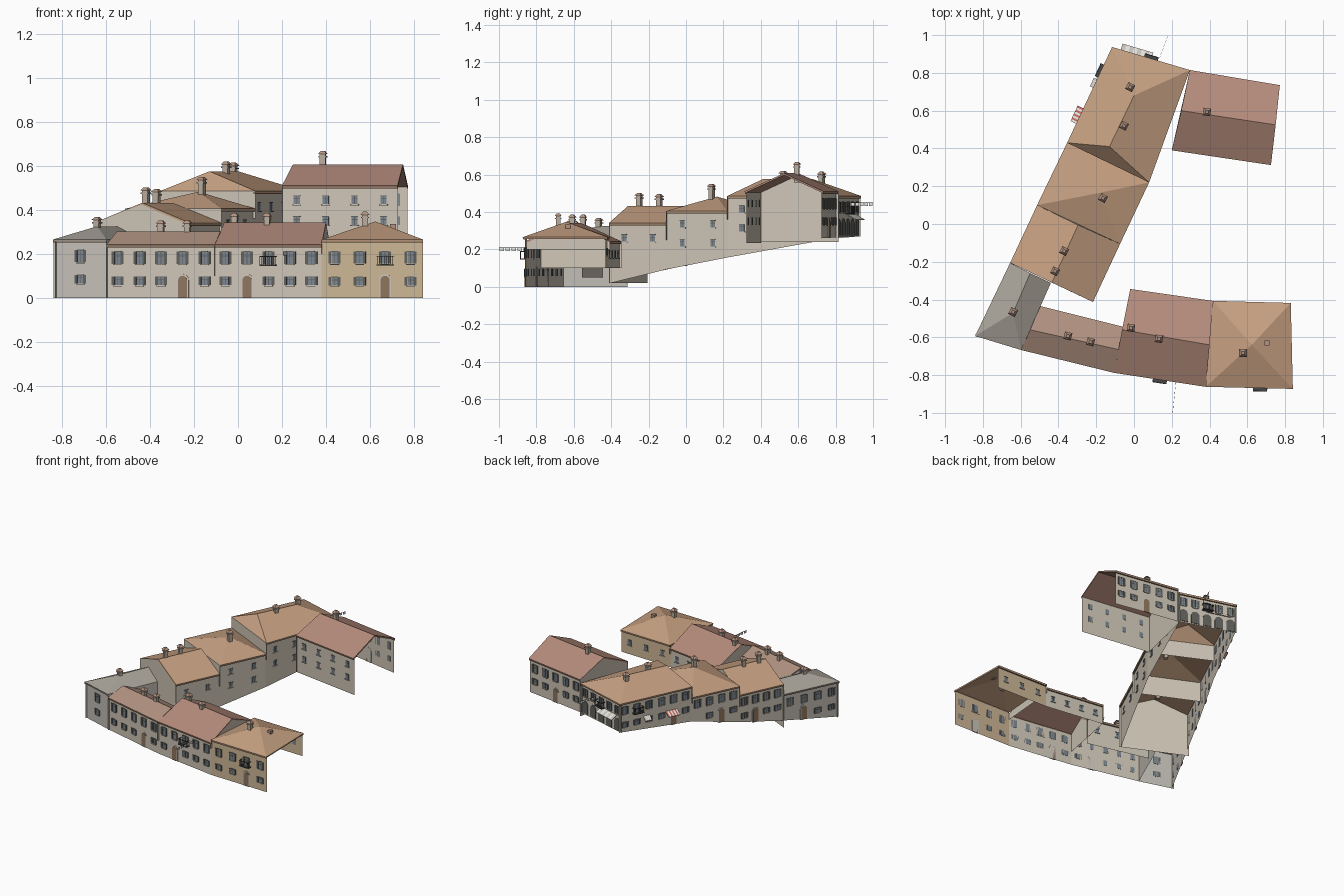
import bpy, bmesh, math
from mathutils import Vector

if "Cube" in bpy.data.objects:
    bpy.data.objects.remove(bpy.data.objects["Cube"])

MATS, PARTS = {}, {}
INSET = 0.012  # facades sit back under the eaves
for name, col in dict(beige=(.62, .56, .47), grey=(.55, .52, .47), ochre=(.62, .48, .31),
                      tile_orange=(.56, .35, .22), tile_red=(.46, .26, .2), tile_brown=(.44, .29, .22),
                      tile_grey=(.4, .37, .32), glass=(.2, .24, .28), shutter=(.12, .12, .11),
                      trim=(.6, .56, .5), wood=(.27, .18, .11), iron=(.06, .06, .06),
                      chimney=(.5, .42, .34), red=(.6, .15, .13), white=(.8, .8, .76)).items():
    MATS[name] = bpy.data.materials.new(name)
    MATS[name].diffuse_color = (*col, 1)

def part(name, material):
    """Shared bmesh that collects every copy of one kind of part."""
    return PARTS.setdefault(name, (bmesh.new(), material))[0]

def face(bm, pts):
    return bm.faces.new([bm.verts.new(p) for p in pts])

def prism(bm, a, b):
    """Solid between two matching outlines."""
    va, vb = [bm.verts.new(p) for p in a], [bm.verts.new(p) for p in b]
    bm.faces.new(va[::-1])
    bm.faces.new(vb)
    for i in range(len(a)):
        j = (i + 1) % len(a)
        bm.faces.new((va[i], va[j], vb[j], vb[i]))

class Frame:
    """Facade coordinates: u along, z up, d outwards."""
    def __init__(self, p, q):
        self.p, v = Vector((*p, 0)), Vector((q[0] - p[0], q[1] - p[1], 0))
        self.len, self.t = v.length, v.normalized()
        self.n = Vector((self.t.y, -self.t.x, 0))

    def at(self, u, z, d):
        w = self.p + self.t * u + self.n * (d - INSET)
        return Vector((w.x, w.y, z))

    def slab(self, bm, outline, d0, d1):
        prism(bm, [self.at(u, z, d0) for u, z in outline], [self.at(u, z, d1) for u, z in outline])

    def box(self, bm, u, z, w, h, d0, d1):
        self.slab(bm, [(u - w/2, z - h/2), (u + w/2, z - h/2), (u + w/2, z + h/2), (u - w/2, z + h/2)], d0, d1)

def window(f, u, z, h, shutters):
    w, bars = .028, part('window_bars', 'shutter')
    f.box(part('window_panes', 'glass'), u, z, w, h, -.002, .002)
    f.box(part('window_sills', 'trim'), u, z - h/2 - .003, w + .012, .005, 0, .007)
    f.box(bars, u, z, .003, h, 0, .003)
    f.box(bars, u, z + h * .15, w, .003, 0, .003)
    f.box(bars, u, z + h/2, w + .004, .004, 0, .004)
    for s in (-1, 1) if shutters else ():
        f.box(part('shutters', 'shutter'), u + s * (w/2 + .007), z, .013, h, 0, .005)

def arch(f, name, m, u, z, w, h, d):
    pts = [(u - w/2, z), (u + w/2, z)]
    pts += [(u + w/2 * math.cos(i * math.pi/8), z + h - w/2 + w/2 * math.sin(i * math.pi/8)) for i in range(9)]
    f.slab(part(name, m), pts, -.002, d)

def balcony(f, u, z):
    bm = part('balconies', 'iron')
    f.box(bm, u, z, .075, .006, 0, .03)
    f.box(bm, u, z + .04, .075, .004, .026, .03)
    for i in range(9):
        f.box(bm, u - .0355 + i * .0089, z + .02, .002, .04, .027, .029)
    for s in (-1, 1):
        f.box(bm, u + s * .036, z + .04, .003, .004, 0, .03)

def awning(f, u, z, w, d, colours):
    for i in range(8):
        a, b = u - w/2 + w * i/8, u - w/2 + w * (i + 1)/8
        top = [f.at(a, z, 0), f.at(b, z, 0), f.at(b, z - .025, d), f.at(a, z - .025, d)]
        prism(part('awning_' + colours[i % 2], colours[i % 2]), [p - Vector((0, 0, .004)) for p in top], top)

def ground(y):
    """Height of the sloping street."""
    g = [(-9, 0), (-.6, 0), (-.4, .02), (0, .12), (.2, .15), (.4, .22), (.6, .25), (.9, .27), (9, .27)]
    for (a, za), (b, zb) in zip(g, g[1:]):
        if y <= b:
            return za + (zb - za) * (y - a) / (b - a)

def finish(name, bm, material):
    me = bpy.data.meshes.new(name)
    bm.to_mesh(me)
    bm.free()
    me.materials.append(MATS[material])
    ob = bpy.data.objects.new(name, me)
    bpy.context.collection.objects.link(ob)
    return ob

def house(name, c, ridge, eave, top, gables, walls, wall_mat, roof_mat):
    """Corners c run counter-clockwise, ridge parallel to edges 0 and 2; walls: edge -> options."""
    E = [Vector((*p, eave)) for p in c]
    R = [Vector((*p, top)) for p in ridge]
    bm = bmesh.new()
    if len(R) == 1:
        R = R * 2
        for i in range(4):
            face(bm, [E[i], E[(i + 1) % 4], R[0]])
    else:
        face(bm, [E[0], E[1], R[1], R[0]])
        face(bm, [E[2], E[3], R[0], R[1]])
        for e, r in ((1, R[1]), (3, R[0])):
            if e not in gables:
                face(bm, [E[e], E[(e + 1) % 4], r])
    bmesh.ops.remove_doubles(bm, verts=bm.verts, dist=1e-5)
    s = finish('roof_' + name, bm, roof_mat).modifiers.new('thickness', 'SOLIDIFY')
    s.thickness, s.offset = .01, -1
    bm = bmesh.new()
    for e, w in walls.items():
        p, q = c[e], c[(e + 1) % 4]
        f, rows, d = Frame(p, q), w.get('rows', (.06, .165)), INSET if w.get('party') else 0
        bp, bq = w.get('base', ground(p[1])), w.get('base', ground(q[1]))
        pts = [f.at(0, bp, d), f.at(f.len, bq, d), f.at(f.len, eave, d), f.at(0, eave, d)]
        if e in gables:
            r = R[1] if e == 1 else R[0]
            pts.insert(3, Vector((r.x, r.y, top - .006)) + f.n * (d - INSET))
        face(bm, pts)
        if d:
            continue
        f.box(part('cornices', 'wood'), f.len/2, eave - .009, f.len, .008, 0, .009)
        n = w['n']
        for i in range(n):
            u = f.len * (i + .5) / n
            base, isdoor = bp + (bq - bp) * u / f.len, i in w.get('doors', ())
            if isdoor:
                arch(f, 'door_surrounds', 'trim', u, base, .056, .108, .003)
                arch(f, 'doors', 'wood', u, base, .042, .1, .005)
            for k, dz in enumerate(rows):
                if eave - dz - base > (.14 if isdoor else .045):
                    window(f, u, eave - dz, .056 if k == 0 and w.get('sh', 1) else .038, w.get('sh', 1))
            if i in w.get('balc', ()):
                balcony(f, u, eave - rows[0] - .034)
    finish('walls_' + name, bm, wall_mat)

# corners shared by neighbouring houses
a, b, c, d = (-.354, .43), (.08, .22), (.296, .815), (-.116, .937)
h_se, h_sw, g_se, g_sw = (-.074, -.106), (-.513, .10), (-.217, -.413), (-.656, -.206)
f_sw, f_se, e_se, e_ne = (-.598, -.667), (-.106, -.788), (.38, -.862), (.418, -.407)

def P(z):  # plain party wall starting at height z
    return dict(base=z, party=True)

house('back_corner', [b, c, d, a], [(-.13, .41), (.0, .68)], .485, .575, (),
      {0: dict(n=4, rows=(.07, .17), sh=0), 1: dict(n=5, rows=(.06,), balc=(2,)),
       2: dict(n=6, doors=(4,), balc=(1,)), 3: P(.36)}, 'beige', 'tile_orange')
house('back_right', [(.2, .39), (.725, .312), (.772, .735), c], [(.25, .6), (.75, .525)], .51, .607, (1, 3),
      {0: dict(base=.235, n=4, rows=(.065, .16), sh=0), 2: dict(n=5, rows=(.065, .16), doors=(2,)), 3: P(.24)},
      'beige', 'tile_red')
house('upper_middle', [h_se, b, a, h_sw], [(-.18, .165)], .405, .482, (),
      {0: dict(n=2, rows=(.07, .17), sh=0), 2: dict(n=4, doors=(2,)), 3: P(.29)}, 'beige', 'tile_orange')
house('lower_middle', [g_se, h_se, h_sw, g_sw], [(-.435, -.31), (-.296, -.005)], .34, .432, (1, 3),
      {0: dict(n=2, rows=(.08,), sh=0), 1: P(.25), 2: dict(n=4, doors=(1,)), 3: P(.02)}, 'beige', 'tile_orange')
house('front_corner', [f_sw, (-.44, -.312), g_sw, (-.841, -.593)], [(-.64, -.47), (-.55, -.26)], .265, .325, (1,),
      {0: P(0), 2: dict(n=4, rows=(.07, .18), doors=(1,)), 3: dict(base=0, n=1, rows=(.075, .18))},
      'grey', 'tile_grey')
house('front_low', [f_sw, f_se, (-.053, -.545), (-.497, -.434)], [(-.55, -.56), (-.08, -.665)], .242, .302, (1, 3),
      {0: dict(base=0, n=5, doors=(3,)), 2: dict(base=.05, n=3, rows=(.07,), sh=0)}, 'beige', 'tile_brown')
house('front_middle', [f_se, e_se, e_ne, (-.02, -.344)], [(-.063, -.56), (.4, -.64)], .242, .342, (1, 3),
      {0: dict(base=0, n=5, doors=(1,), balc=(2,)), 1: P(.2), 2: dict(base=.1, n=4, rows=(.07,), sh=0),
       3: P(.1)}, 'beige', 'tile_red')
house('front_right', [e_se, (.841, -.873), (.83, -.418), e_ne], [(.624, -.64)], .265, .347, (),
      {0: dict(base=0, n=4, rows=(.082, .19), doors=(2,), balc=(2,)), 2: dict(base=.1, n=3, rows=(.08,), sh=0)},
      'ochre', 'tile_orange')

# chimneys: shaft, slab and small pitched cap
def square(x, y, z, r, ang):
    t = [ang + k * math.pi/2 + math.pi/4 for k in range(4)]
    return [(x + r * 1.414 * math.cos(v), y + r * 1.414 * math.sin(v), z) for v in t]

for x, y, z, ang in [(-.02, .725, .615, 1.1), (-.053, .52, .62, 1.1), (.386, .593, .668, -.15), (-.164, .137, .55, 1.1),
                     (-.37, -.143, .495, 1.1), (-.418, -.25, .502, 1.1), (-.64, -.466, .368, 1.1),
                     (-.35, -.593, .352, -.24), (-.23, -.624, .352, -.24), (-.016, -.55, .385, -.16),
                     (.132, -.608, .385, -.16), (.577, -.683, .392, 0)]:
    bm, cap = part('chimney_shafts', 'chimney'), part('chimney_caps', 'tile_brown')
    prism(bm, square(x, y, z - .11, .013, ang), square(x, y, z - .015, .013, ang))
    prism(bm, square(x, y, z - .03, .018, ang), square(x, y, z - .024, .018, ang))
    prism(cap, square(x, y, z - .015, .02, ang), square(x, y, z, .008, ang))
prism(part('roof_hatch', 'tile_brown'), square(.704, -.63, .3, .013, 0), square(.704, -.63, .335, .013, 0))

# shop fronts and awnings on the upper corner house
north, west = Frame(c, d), Frame(d, a)
for i in range(5):
    arch(north, 'shop_arches', 'shutter', north.len * (i + .5) / 5, .275, .06, .09, .004)
awning(north, north.len * .69, .385, .17, .045, ('white', 'trim'))
awning(west, west.len * .72, .345, .09, .045, ('red', 'white'))
awning(west, west.len * .38, .35, .05, .03, ('white', 'trim'))

# strings of small flags reaching over the streets
for p, q, z in (((.135, .88), (.18, 1), .44), ((.222, -.84), (.205, -1), .2)):
    f = Frame(p, q)
    for i in range(5):
        f.box(part('street_flags', 'white'), f.len * (i + .5) / 5, z, f.len * .15, .016, INSET, INSET + .001)
    f.box(part('flag_string', 'iron'), f.len / 2, z + .009, f.len, .002, INSET, INSET + .001)

for name, (bm, m) in PARTS.items():
    bmesh.ops.recalc_face_normals(bm, faces=bm.faces)
    finish(name, bm, m)

for m in bpy.data.materials:
    if m.users and not m.is_grease_pencil:
        m.use_nodes = True
        m.node_tree.nodes["Principled BSDF"].inputs["Base Color"].default_value = m.diffuse_color
